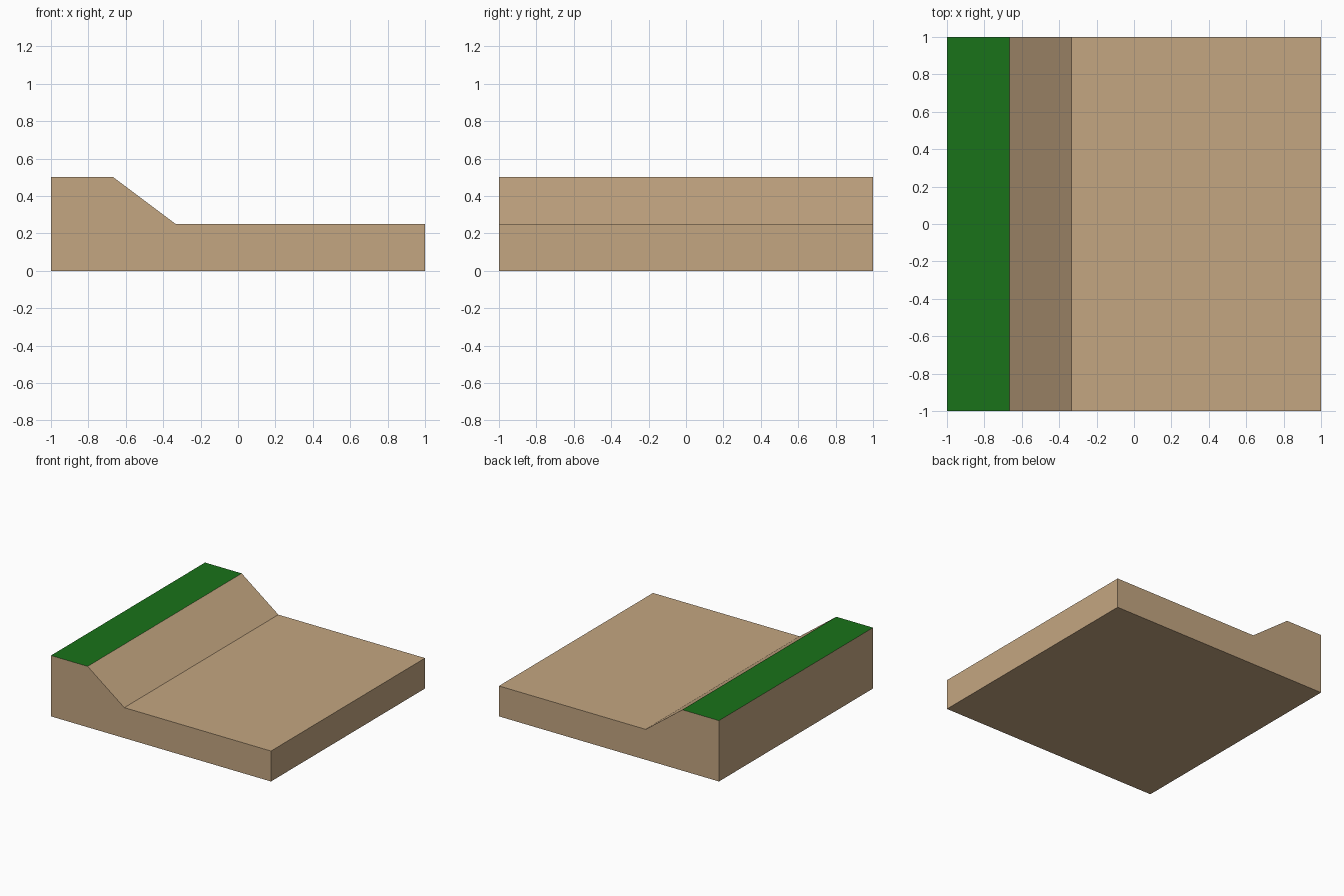
import bpy
import bmesh

if "Cube" in bpy.data.objects:
    bpy.data.objects.remove(bpy.data.objects["Cube"])


def material(name, color):
    mat = bpy.data.materials.new(name)
    mat.diffuse_color = color
    mat.use_nodes = True
    mat.node_tree.nodes["Principled BSDF"].inputs["Base Color"].default_value = mat.diffuse_color
    return mat


sand = material("sand", (0.55, 0.38, 0.22, 1))
grass = material("grass", (0.01, 0.17, 0.01, 1))

# Terrain side profile (x, z): raised bank, slope, low flat
profile = [(-1, 0), (1, 0), (1, 0.25), (-1 / 3, 0.25), (-2 / 3, 0.5), (-1, 0.5)]

# Extrude the profile along y
bm = bmesh.new()
front = bm.faces.new([bm.verts.new((x, -1, z)) for x, z in profile])
extruded = bmesh.ops.extrude_face_region(bm, geom=[front])["geom"]
moved = [v for v in extruded if isinstance(v, bmesh.types.BMVert)]
bmesh.ops.translate(bm, vec=(0, 2, 0), verts=moved)
bmesh.ops.recalc_face_normals(bm, faces=bm.faces)

# Grass on the top of the bank
for face in bm.faces:
    on_bank = face.normal.z > 0.99 and face.calc_center_median().z > 0.4
    face.material_index = 1 if on_bank else 0

mesh = bpy.data.meshes.new("shore_tile")
bm.to_mesh(mesh)
bm.free()
mesh.materials.append(sand)
mesh.materials.append(grass)
bpy.context.collection.objects.link(bpy.data.objects.new("shore_tile", mesh))
